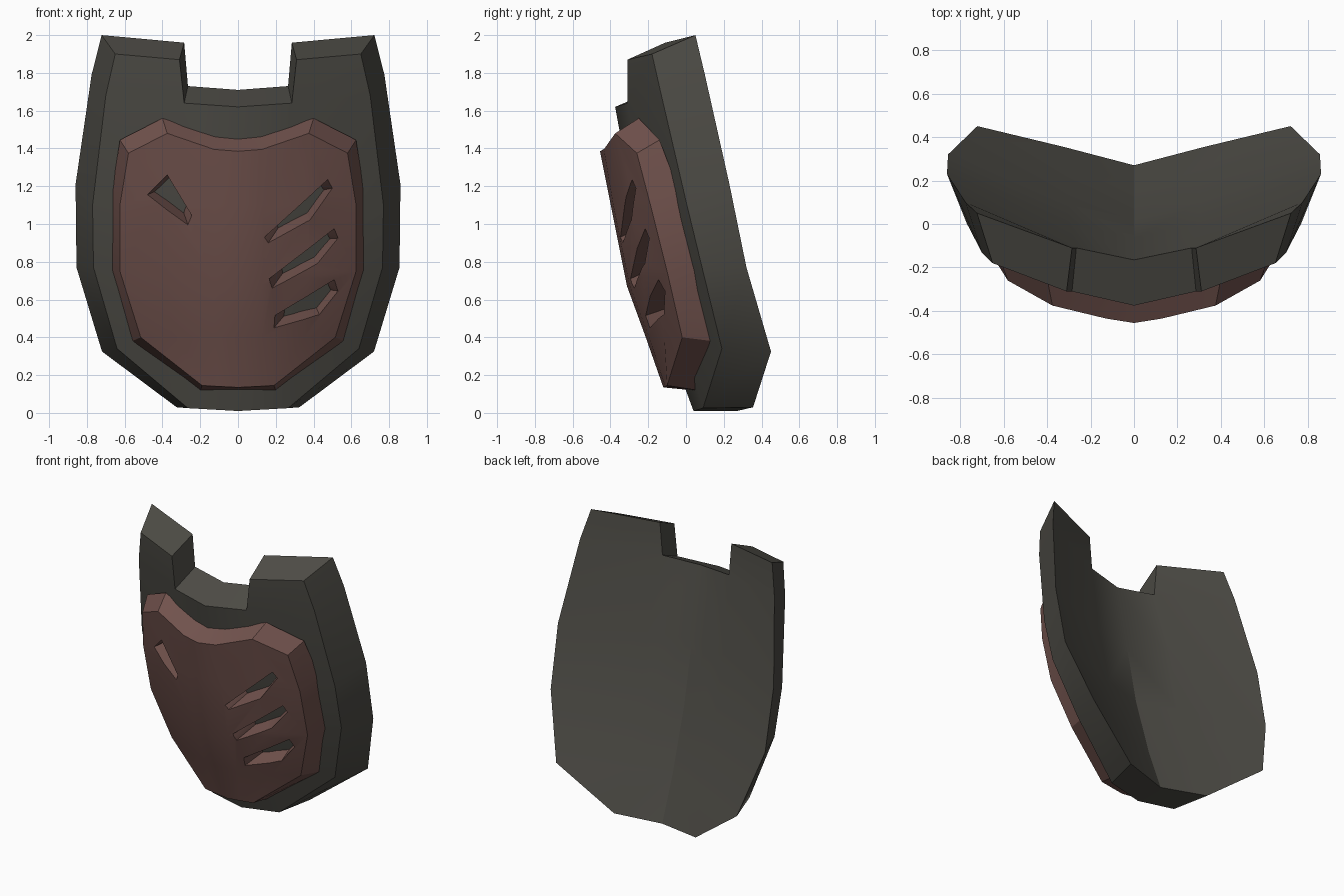
import bpy, bmesh
from mathutils import Vector

if "Cube" in bpy.data.objects:
    bpy.data.objects.remove(bpy.data.objects["Cube"])


def material(name, rgb):
    m = bpy.data.materials.new(name)
    m.diffuse_color = (*rgb, 1)
    m.use_nodes = True
    m.node_tree.nodes["Principled BSDF"].inputs["Base Color"].default_value = m.diffuse_color
    return m


DARK = material("dark grey", (0.075, 0.072, 0.061))
RED = material("dull red", (0.165, 0.085, 0.074))


def add_object(name, bm, mat):
    bmesh.ops.recalc_face_normals(bm, faces=bm.faces)
    me = bpy.data.meshes.new(name)
    bm.to_mesh(me)
    bm.free()
    me.materials.append(mat)
    ob = bpy.data.objects.new(name, me)
    bpy.context.collection.objects.link(ob)
    return ob


def slab(name, front, back, mat):
    """Mirrored solid between two matching half grids (rows from edge to centre)."""
    bm = bmesh.new()
    cache = {}

    def vert(p, s, layer):
        key = (round(p[0] * s, 4), p[1], p[2], layer)
        if key not in cache:
            cache[key] = bm.verts.new((p[0] * s, p[1], p[2]))
        return cache[key]

    pair, edges = {}, {}
    for s in (-1, 1):
        for r in range(len(front) - 1):
            for c in range(len(front[0]) - 1):
                cells = [(r, c), (r, c + 1), (r + 1, c + 1), (r + 1, c)]
                if any(front[i][j] is None for i, j in cells):
                    continue
                f, b = [], []
                for i, j in cells:
                    v, w = vert(front[i][j], s, 0), vert(back[i][j], s, 1)
                    if v not in f:
                        f.append(v)
                        b.append(w)
                        pair[v] = w
                if len(f) < 3:
                    continue
                bm.faces.new(f)
                bm.faces.new(b[::-1])
                for k in range(len(f)):
                    e = frozenset((f[k], f[k - 1]))
                    edges[e] = edges.get(e, 0) + 1
    # side walls along the open border
    for e, n in edges.items():
        if n == 1:
            v, w = e
            bm.faces.new((v, w, pair[w], pair[v]))
    return add_object(name, bm, mat)


# Shield body: edge, notch column, centre
body_front = [
    [(.65, -.18, 1.90), (.31, -.31, 1.87), None],
    [(.70, -.13, 1.68), (.285, -.31, 1.64), (0, -.375, 1.62)],
    [(.77, .005, 1.10), (.30, -.20, 1.10), (0, -.28, 1.10)],
    [(.765, .085, .77), (.30, -.13, .77), (0, -.21, .77)],
    [(.64, .19, .34), (.30, .00, .35), (0, -.09, .36)],
    [(.265, .09, .025), (.265, .09, .025), (0, .04, .01)],
]
body_back = [
    [(.722, .05, 2.00), (.285, -.11, 1.96), None],
    [(.775, .10, 1.79), (.265, -.11, 1.73), (0, -.165, 1.71)],
    [(.86, .23, 1.21), (.30, .01, 1.21), (0, -.07, 1.21)],
    [(.855, .32, .77), (.30, .10, .77), (0, .02, .77)],
    [(.72, .45, .325), (.30, .25, .33), (0, .15, .33)],
    [(.325, .355, .03), (.325, .355, .03), (0, .27, .01)],
]
body = slab("shield_body", body_front, body_back, DARK)

# Raised front panel, sunk slightly into the body
panel_front = [
    [(.58, -.26, 1.375), (.375, -.375, 1.48), (.127, -.435, 1.395), (0, -.455, 1.385)],
    [(.625, -.188, 1.10), (.375, -.31, 1.10), (.127, -.385, 1.10), (0, -.398, 1.10)],
    [(.625, -.10, .75), (.375, -.225, .72), (.127, -.30, .68), (0, -.312, .67)],
    [(.515, -.02, .40), (.35, -.115, .40), (.127, -.195, .40), (0, -.213, .40)],
    [(.19, -.10, .145), (.19, -.10, .145), (.10, -.11, .14), (0, -.12, .135)],
]
panel_back = [
    [(.625, -.14, 1.445), (.40, -.25, 1.56), (.12, -.31, 1.465), (0, -.33, 1.457)],
    [(.667, -.04, 1.18), (.375, -.14, 1.15), (.127, -.23, 1.12), (0, -.25, 1.12)],
    [(.667, .05, .757), (.375, -.05, .72), (.127, -.14, .68), (0, -.16, .67)],
    [(.56, .14, .38), (.35, .06, .38), (.127, -.03, .38), (0, -.06, .38)],
    [(.20, .06, .12), (.20, .06, .12), (.10, .05, .12), (0, .03, .12)],
]
panel = slab("front_panel", panel_front, panel_back, RED)
bpy.context.view_layer.update()

# Tapered slits cut through the panel, showing the body beneath
slits = [
    [(-.48, 1.155), (-.375, 1.26), (-.245, 1.045), (-.265, .995)],
    [(.14, .93), (.475, 1.235), (.50, 1.19), (.38, 1.02), (.16, .90)],
    [(.165, .71), (.51, .975), (.53, .925), (.42, .79), (.18, .66)],
    [(.195, .515), (.51, .705), (.53, .645), (.43, .52), (.19, .45)],
]
for outline in slits:
    n = len(outline)
    cx = sum(p[0] for p in outline) / n
    cz = sum(p[1] for p in outline) / n
    bm = bmesh.new()
    rings = []
    for t in (-0.4, 2.0):
        ring = []
        for x, z in outline:
            y = panel.ray_cast(Vector((x, -2, z)), Vector((0, 1, 0)))[1].y
            k = 1 - 0.25 * t
            ring.append(bm.verts.new((cx + (x - cx) * k, y + 0.11 * t,
                                      cz + (z - cz) * k + 0.025 * t)))
        rings.append(ring)
    a, b = rings
    for i in range(n):
        bm.faces.new((a[i - 1], a[i], b[i], b[i - 1]))
    bm.faces.new(a)
    bm.faces.new(b[::-1])
    bmesh.ops.triangulate(bm, faces=bm.faces)
    cutter = add_object("slit_cutter", bm, RED)
    cutter.hide_render = True
    cutter.hide_set(True)
    mod = panel.modifiers.new("slit", 'BOOLEAN')
    mod.operation, mod.solver, mod.object = 'DIFFERENCE', 'EXACT', cutter

# Apply the cuts and remove the cutters
bpy.context.view_layer.update()
cut = bpy.data.meshes.new_from_object(panel.evaluated_get(bpy.context.evaluated_depsgraph_get()))
panel.modifiers.clear()
panel.data = cut
for ob in [o for o in bpy.data.objects if o.name.startswith("slit_cutter")]:
    bpy.data.objects.remove(ob)

# Soft faces with crisp edges
for ob in (body, panel):
    bpy.ops.object.select_all(action='DESELECT')
    ob.select_set(True)
    bpy.context.view_layer.objects.active = ob
    bpy.ops.object.shade_smooth_by_angle(angle=0.5)
